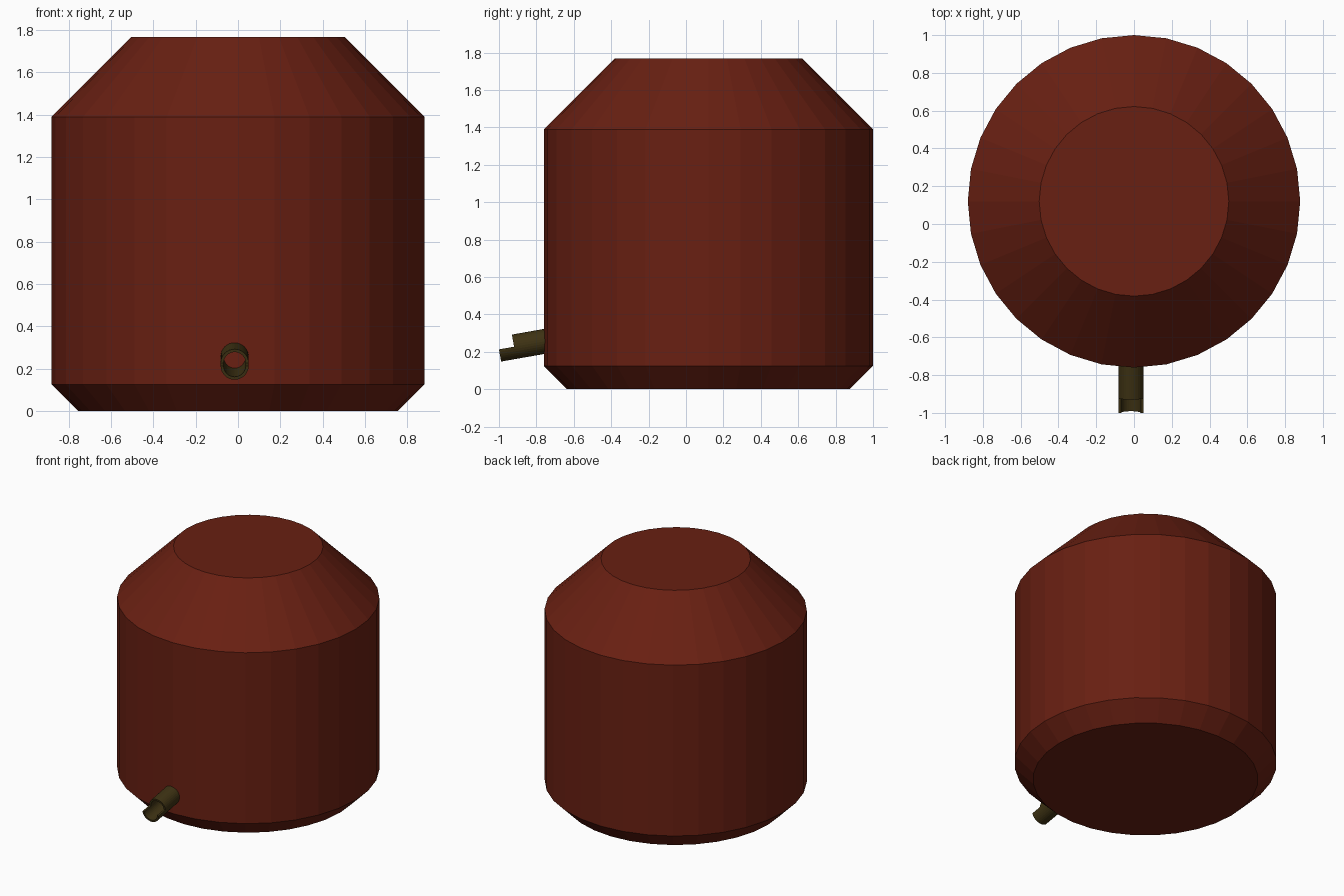
import bpy, bmesh
from math import sin, cos, pi, radians
from mathutils import Vector

if "Cube" in bpy.data.objects:
    bpy.data.objects.remove(bpy.data.objects["Cube"])

SIDES = 32


def finish(name, bm, color):
    bmesh.ops.recalc_face_normals(bm, faces=bm.faces)
    mesh = bpy.data.meshes.new(name)
    bm.to_mesh(mesh)
    bm.free()
    mat = bpy.data.materials.new(name + "_paint")
    mat.diffuse_color = color
    mat.use_nodes = True
    mat.node_tree.nodes["Principled BSDF"].inputs["Base Color"].default_value = mat.diffuse_color
    mesh.materials.append(mat)
    obj = bpy.data.objects.new(name, mesh)
    bpy.context.collection.objects.link(obj)
    return obj


def bridge(bm, a, b, indices):
    for i in indices:
        j = (i + 1) % SIDES
        bm.faces.new((a[i], a[j], b[j], b[i]))


# Tank body: chamfered base, straight wall, sloped shoulder, flat top
bm = bmesh.new()
rings = []
for r, z in [(0.755, 0), (0.88, 0.125), (0.88, 1.39), (0.502, 1.768)]:
    rings.append([bm.verts.new((r * cos(2 * pi * i / SIDES),
                                0.12 + r * sin(2 * pi * i / SIDES), z))
                  for i in range(SIDES)])
for a, b in zip(rings, rings[1:]):
    bridge(bm, a, b, range(SIDES))
bm.faces.new(rings[0])
bm.faces.new(rings[-1])
finish("tank_body", bm, (0.14, 0.014, 0.006, 1))

# Outlet spout: tilted hollow pipe whose upper half is cut back at the tip
bm = bmesh.new()
tilt = radians(10)
axis = Vector((0, -cos(tilt), -sin(tilt)))
up = Vector((0, -sin(tilt), cos(tilt)))
tip = Vector((-0.016, -1.0, 0.213))


def pipe_ring(r, s, indices):
    ring = {}
    for i in indices:
        t = 2 * pi * i / SIDES
        p = tip - axis * s + Vector((r * cos(t), 0, 0)) + up * (r * sin(t))
        ring[i] = bm.verts.new(p)
    return ring


full = range(SIDES)
half = SIDES // 2
lower_verts = [*range(half, SIDES), 0]
lower, upper = range(half, SIDES), range(half)
outer = [pipe_ring(0.066, s, full) for s in (0.30, 0.082)]
inner = [pipe_ring(0.052, s, full) for s in (0.30, 0.082)]
outer_tip = pipe_ring(0.066, 0, lower_verts)
inner_tip = pipe_ring(0.052, 0, lower_verts)
bridge(bm, outer[0], outer[1], full)
bridge(bm, inner[0], inner[1], full)
bridge(bm, outer[0], inner[0], full)
bridge(bm, outer[1], inner[1], upper)
bridge(bm, outer[1], outer_tip, lower)
bridge(bm, inner[1], inner_tip, lower)
bridge(bm, outer_tip, inner_tip, lower)
for i in (0, half):
    bm.faces.new((outer[1][i], outer_tip[i], inner_tip[i], inner[1][i]))
finish("outlet_spout", bm, (0.048, 0.032, 0.0065, 1))
